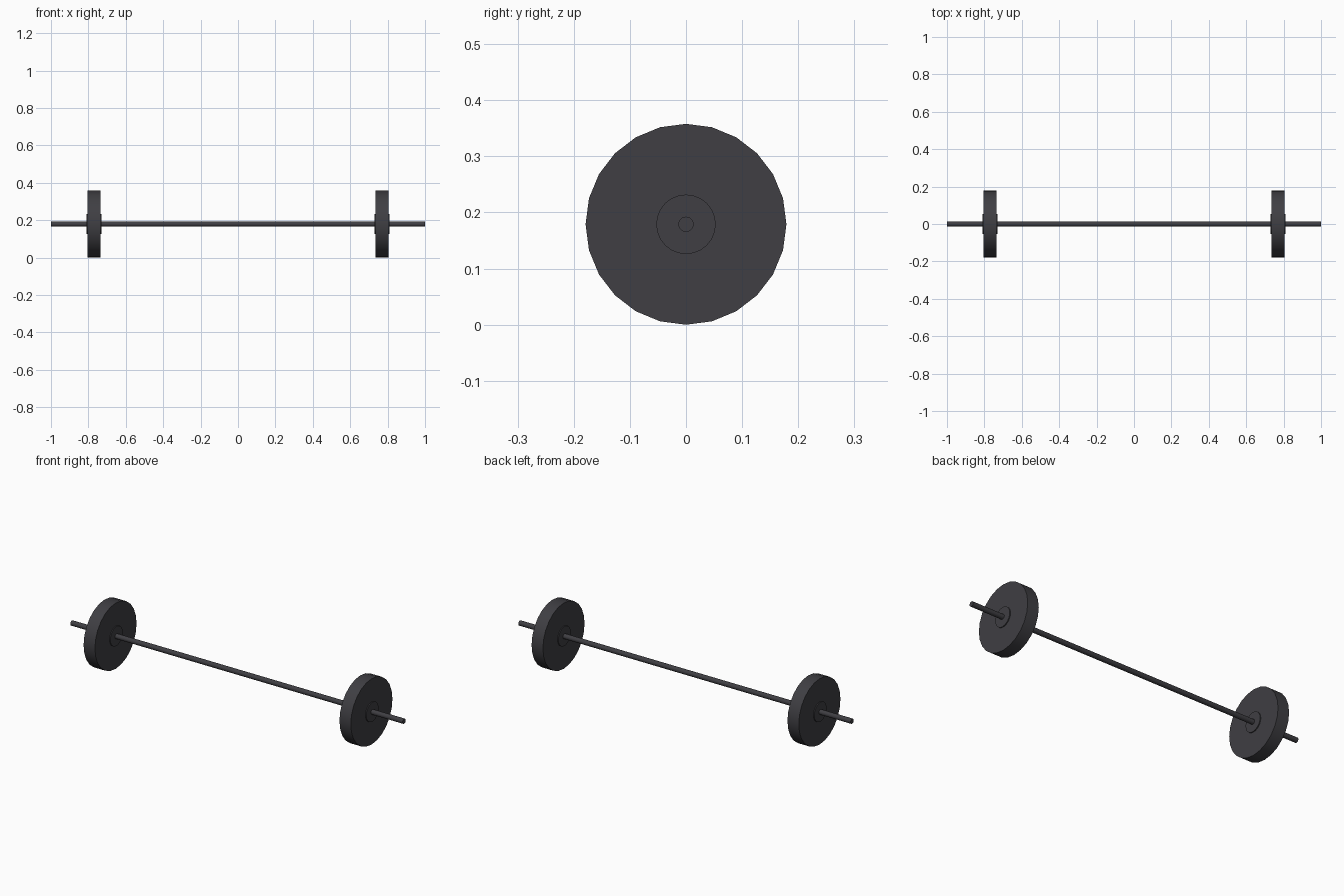
import bpy
import math

cube = bpy.data.objects.get("Cube")
if cube:
    bpy.data.objects.remove(cube, do_unlink=True)

AXIS_Z = 0.179  # height of the bar's centre line
SIDES = 24

# Dark iron colour
iron = bpy.data.materials.new("dark_iron")
iron.use_nodes = True
color = (0.05, 0.049, 0.056, 1)
iron.diffuse_color = color
iron.node_tree.nodes["Principled BSDF"].inputs["Base Color"].default_value = color


def disc(name, x, radius, width):
    """Cylinder lying along x, smooth round the rim with sharp end caps."""
    bpy.ops.mesh.primitive_cylinder_add(
        vertices=SIDES, radius=radius, depth=width,
        location=(x, 0, AXIS_Z), rotation=(0, math.pi / 2, 0))
    obj = bpy.context.object
    obj.name = name
    obj.data.materials.append(iron)
    bpy.ops.object.shade_smooth_by_angle(angle=math.radians(35))
    return obj


# Long bar
disc("bar", 0, 0.0135, 2)

# Weight plate and hub at each end
for side, sign in (("left", 1), ("right", -1)):
    disc(side + "_weight_plate", sign * 0.77, 0.179, 0.068)
    disc(side + "_hub", sign * 0.77, 0.053, 0.078)
